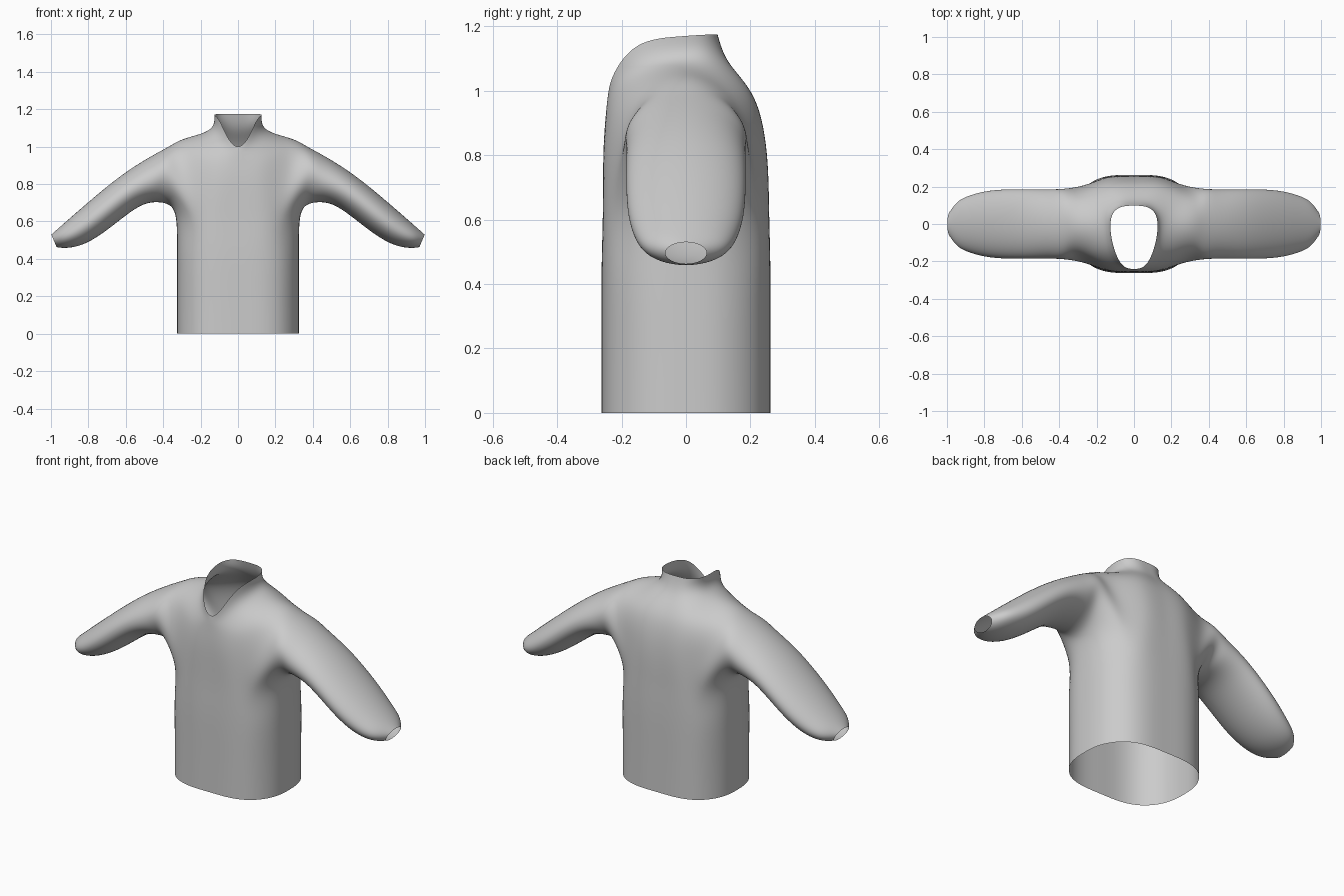
import bpy, bmesh, math
from mathutils import Vector

if "Cube" in bpy.data.objects:
    bpy.data.objects.remove(bpy.data.objects["Cube"])

bm = bmesh.new()


def row(points):
    return [bm.verts.new(p) for p in points]


def bridge(a, b, closed=False):
    n = len(a)
    for i in range(n if closed else n - 1):
        j = (i + 1) % n
        bm.faces.new((a[i], a[j], b[j], b[i]))


# Torso: half rings from front centre round the side to back centre
quarter = [(0, -.262), (.13, -.257), (.24, -.213), (.31, -.115), (.325, 0)]
half = quarter + [(x, -y) for x, y in quarter[-2::-1]]
torso = [row([(x, y, z) for x, y in half]) for z in (0, .22, .44)]
arm_z = [.62, .63, .64, .615, .605]
arm_z += arm_z[-2::-1]
pit = row([(x * 1.015, y * .985, z) for (x, y), z in zip(half, arm_z)])
torso.append(pit)
for a, b in zip(torso, torso[1:]):
    bridge(a, b)

# Chest and back panels beside the armhole
chest = row([(0, -.256, .8), (.13, -.248, .81), (.262, -.2, .82)])
back = row([(.262, .2, .82), (.13, .245, .81), (0, .25, .8)])
bridge(pit[:3], chest)
bridge(pit[6:], back)

# Yoke over the shoulders, then the neck base and the open collar
yoke = row([(0, -.25, .91), (.13, -.23, .93), (.265, -.14, .985), (.28, 0, 1.045),
            (.265, .14, .985), (.13, .203, .98), (0, .212, .975)])
bridge(chest, yoke[:3])
bridge(back, yoke[4:])
neck = row([(0, -.245, .967), (.08, -.22, 1.0), (.135, -.14, 1.06), (.152, -.02, 1.09),
            (.137, .07, 1.09), (.075, .125, 1.087), (0, .135, 1.085)])
collar = row([(0, -.24, 1.0), (.055, -.225, 1.05), (.1, -.15, 1.14), (.126, -.03, 1.168),
              (.113, .055, 1.174), (.065, .092, 1.175), (0, .098, 1.175)])
bridge(yoke, neck)
bridge(neck, collar)

# Sleeve: rings given by top point, bottom point (x, z) and half depth
loop = [yoke[3], yoke[2], chest[2]] + pit[2:7] + [back[0], yoke[4]]
stations = [((.37, 1.0), (.36, .682), .184), ((.47, .945), (.43, .703), .18),
            ((.62, .848), (.54, .673), .18), ((.78, .72), (.70, .555), .176),
            ((.89, .625), (.83, .478), .153), ((.955, .568), (.92, .459), .118),
            ((.998, .53), (.97, .463), .062)]
for top, bottom, depth in stations:
    ring = []
    for i in range(10):
        a = math.tau * i / 10
        f = (1 + math.cos(a)) / 2
        ring.append((bottom[0] + (top[0] - bottom[0]) * f, -depth * 1.03 * math.sin(a),
                     bottom[1] + (top[1] - bottom[1]) * f))
    ring = row(ring)
    bridge(loop, ring, True)
    loop = ring

bmesh.ops.recalc_face_normals(bm, faces=bm.faces)
for f in bm.faces:
    f.smooth = True
me = bpy.data.meshes.new("shirt")
bm.to_mesh(me)
bm.free()
shirt = bpy.data.objects.new("shirt", me)
bpy.context.collection.objects.link(shirt)

# Mirror to the other side and smooth
mirror = shirt.modifiers.new("mirror", 'MIRROR')
mirror.merge_threshold = .0005
sub = shirt.modifiers.new("smooth", 'SUBSURF')
sub.levels = sub.render_levels = 1

# Offset the cage so the smoothed surface passes through the design points
target = [v.co.copy() for v in me.vertices]
for step in range(8):
    dg = bpy.context.evaluated_depsgraph_get()
    dg.update()
    smooth = shirt.evaluated_get(dg).data
    delta = [t - smooth.vertices[i].co for i, t in enumerate(target)]
    for v, t, d in zip(me.vertices, target, delta):
        if d.length < .15:
            v.co += d * .8
        if t.x == 0:
            v.co.x = 0
    me.update()
    shirt.update_tag()
sub.levels = sub.render_levels = 3
